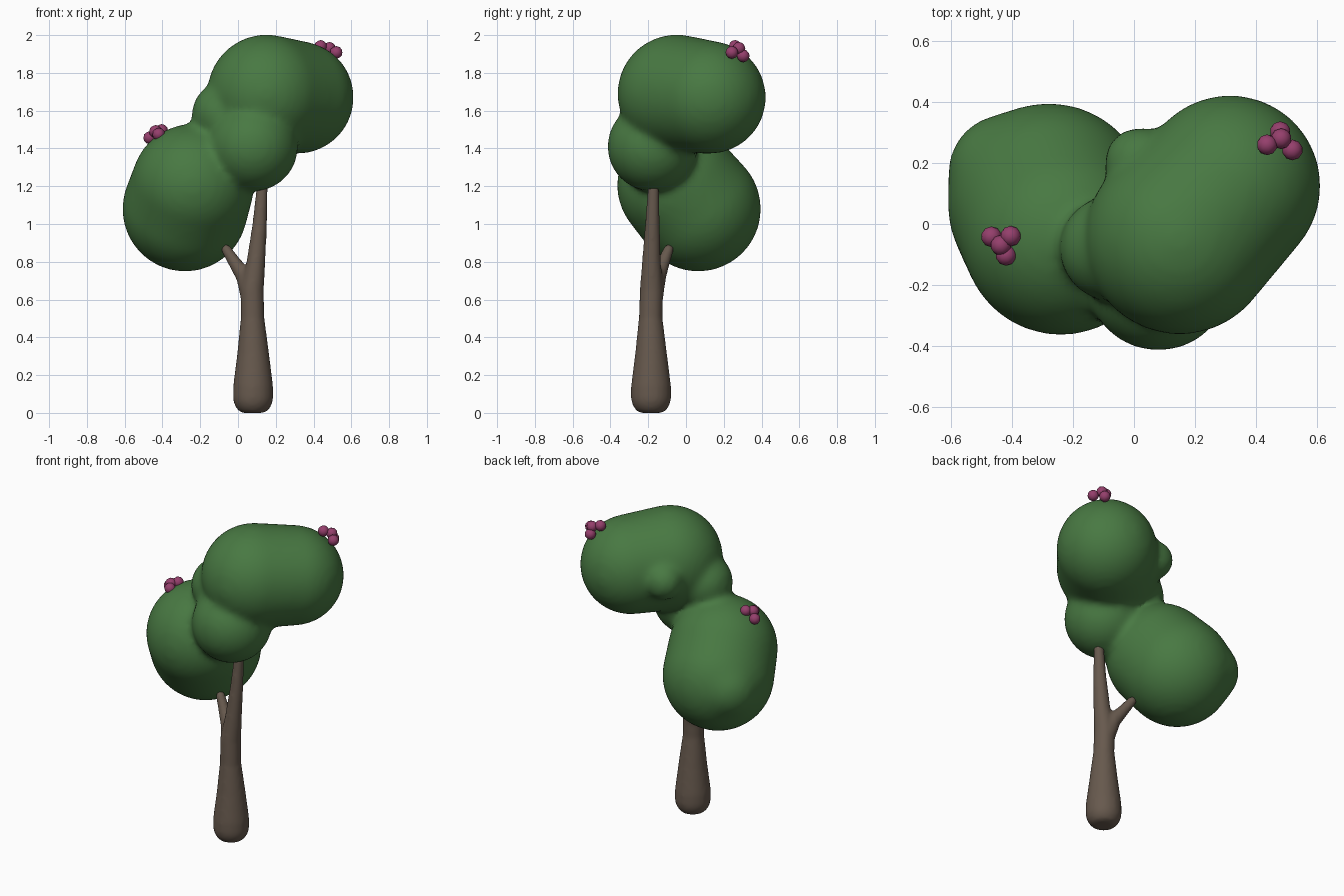
import bpy, bmesh
from mathutils import Vector

if "Cube" in bpy.data.objects:
    bpy.data.objects.remove(bpy.data.objects["Cube"])


def material(name, rgb):
    m = bpy.data.materials.new(name)
    m.diffuse_color = (*rgb, 1)
    m.use_nodes = True
    m.node_tree.nodes["Principled BSDF"].inputs["Base Color"].default_value = m.diffuse_color
    return m


def add_object(name, bm, mat):
    bmesh.ops.recalc_face_normals(bm, faces=bm.faces)
    me = bpy.data.meshes.new(name)
    bm.to_mesh(me)
    bm.free()
    me.materials.append(mat)
    for p in me.polygons:
        p.use_smooth = True
    ob = bpy.data.objects.new(name, me)
    bpy.context.scene.collection.objects.link(ob)
    return ob


def hull(bm, balls, sub=4):
    """Wrap a convex skin around a group of balls (x, y, z, radius)."""
    tmp = bmesh.new()
    bmesh.ops.create_icosphere(tmp, subdivisions=sub, radius=1)
    unit = [v.co.copy() for v in tmp.verts]
    tmp.free()
    verts = [bm.verts.new(Vector(b[:3]) + u * b[3]) for b in balls for u in unit]
    bmesh.ops.convex_hull(bm, input=verts)
    loose = [v for v in bm.verts if not v.link_faces]
    bmesh.ops.delete(bm, geom=loose, context='VERTS')


def melt(ob, voxel, rounds):
    """Fuse overlapping lumps into one soft surface."""
    r = ob.modifiers.new("fuse", 'REMESH')
    r.mode = 'VOXEL'
    r.voxel_size = voxel
    r.use_smooth_shade = True
    s = ob.modifiers.new("soften", 'SMOOTH')
    s.factor = 0.5
    s.iterations = rounds


green = material("leaf_green", (0.065, 0.19, 0.055))
brown = material("bark_brown", (0.135, 0.1, 0.075))
pink = material("blossom_pink", (0.3, 0.05, 0.15))

# Foliage: upper crown, lower crown and small lumps
bm = bmesh.new()
for group in (
    [(0.15, -0.05, 1.69, 0.313), (0.315, 0.125, 1.67, 0.298)],
    [(-0.24, -0.04, 1.205, 0.325), (-0.28, 0.065, 1.08, 0.332),
     (-0.42, 0.17, 1.08, 0.19)],
    [(0.08, -0.178, 1.41, 0.238)],
    [(-0.07, -0.08, 1.58, 0.175)],
    [(0.02, 0.2, 1.67, 0.118)],
):
    hull(bm, group)
melt(add_object("foliage", bm, green), 0.02, 10)

# Trunk with one side branch, made of tapered segments
trunk = [(0.08, -0.185, 0.085, 0.107), (0.08, -0.185, 0.14, 0.106),
         (0.08, -0.185, 0.3, 0.086), (0.077, -0.187, 0.5, 0.063),
         (0.075, -0.183, 0.65, 0.062), (0.095, -0.183, 0.8, 0.05),
         (0.115, -0.178, 1.0, 0.039), (0.128, -0.172, 1.2, 0.03)]
branch = [(0.075, -0.18, 0.6, 0.058), (0.035, -0.15, 0.72, 0.045),
          (-0.02, -0.118, 0.8, 0.034), (-0.062, -0.092, 0.865, 0.028)]
bm = bmesh.new()
for path in (trunk, branch):
    for a, b in zip(path, path[1:]):
        hull(bm, [a, b], 3)
for v in bm.verts:
    v.co.z = max(v.co.z, 0.0)
melt(add_object("trunk", bm, brown), 0.01, 10)

# Blossom clusters
clusters = {
    "upper_blossoms": [(0.437, 0.26, 1.94), (0.483, 0.28, 1.93),
                       (0.48, 0.303, 1.89), (0.52, 0.243, 1.908)],
    "lower_blossoms": [(-0.468, -0.042, 1.457), (-0.437, -0.07, 1.49),
                       (-0.405, -0.04, 1.495), (-0.42, -0.103, 1.475)],
}
for name, spots in clusters.items():
    bm = bmesh.new()
    for p in spots:
        ball = bmesh.ops.create_icosphere(bm, subdivisions=2, radius=0.034)
        bmesh.ops.translate(bm, verts=ball["verts"], vec=p)
    add_object(name, bm, pink)
